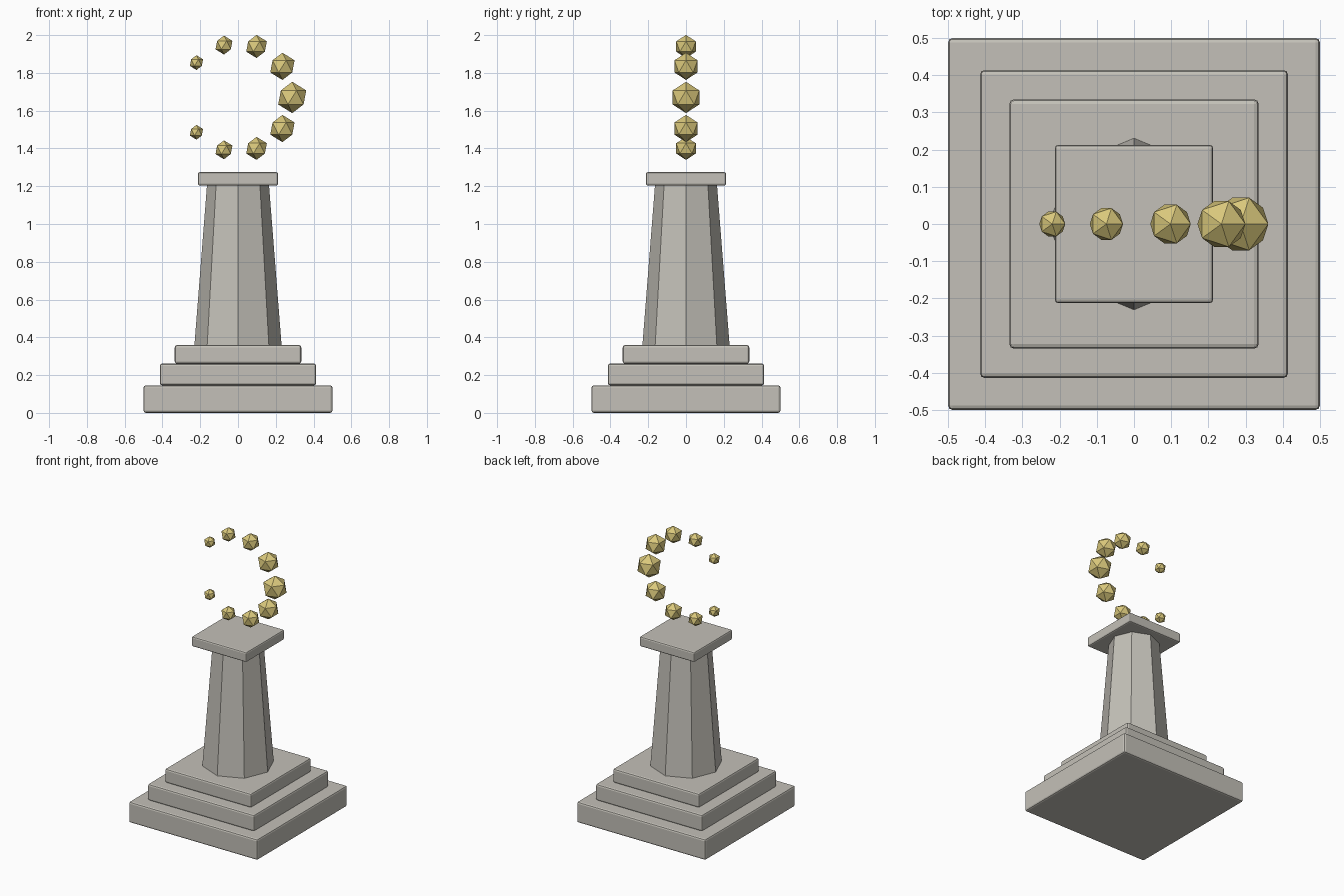
import bpy
from math import radians, cos, sin

cube = bpy.data.objects.get("Cube")
if cube:
    bpy.data.objects.remove(cube, do_unlink=True)


def make_material(name, color):
    mat = bpy.data.materials.new(name)
    mat.use_nodes = True
    mat.diffuse_color = color
    mat.node_tree.nodes["Principled BSDF"].inputs["Base Color"].default_value = color
    return mat


stone = make_material("warm grey stone", (0.55, 0.53, 0.48, 1))
gold = make_material("pale gold", (0.70, 0.58, 0.20, 1))


def finish(name, mat):
    obj = bpy.context.object
    obj.name = name
    obj.data.materials.append(mat)
    return obj


def slab(name, half, bottom, top, bevel):
    """Square stone slab with softened edges."""
    bpy.ops.mesh.primitive_cube_add(size=1, location=(0, 0, (bottom + top) / 2))
    obj = finish(name, stone)
    obj.scale = (2 * half, 2 * half, top - bottom)
    bpy.ops.object.transform_apply(location=False, rotation=False, scale=True)
    mod = obj.modifiers.new("soft edges", "BEVEL")
    mod.width = bevel
    mod.segments = 2


# Stepped base and cap
slab("base_step_lower", 0.5, 0, 0.146, 0.012)
slab("base_step_middle", 0.414, 0.146, 0.261, 0.012)
slab("base_step_upper", 0.335, 0.261, 0.359, 0.012)
slab("column_cap", 0.213, 1.204, 1.274, 0.01)

# Tapered octagonal column, with corners on the axes
bottom, top = 0.355, 1.208
bpy.ops.mesh.primitive_cone_add(vertices=8, radius1=0.231, radius2=0.164,
                                depth=top - bottom, location=(0, 0, (bottom + top) / 2))
finish("column", stone)

# Open ring of floating gems, shrinking away from the middle one
ring_radius, ring_height = 0.287, 1.67
for i in range(-4, 5):
    angle = radians(35 * i)
    bpy.ops.mesh.primitive_ico_sphere_add(
        subdivisions=1, radius=0.083 - 0.011 * abs(i),
        location=(ring_radius * cos(angle), 0, ring_height + ring_radius * sin(angle)))
    finish(f"ring_gem_{i + 5}", gold)
